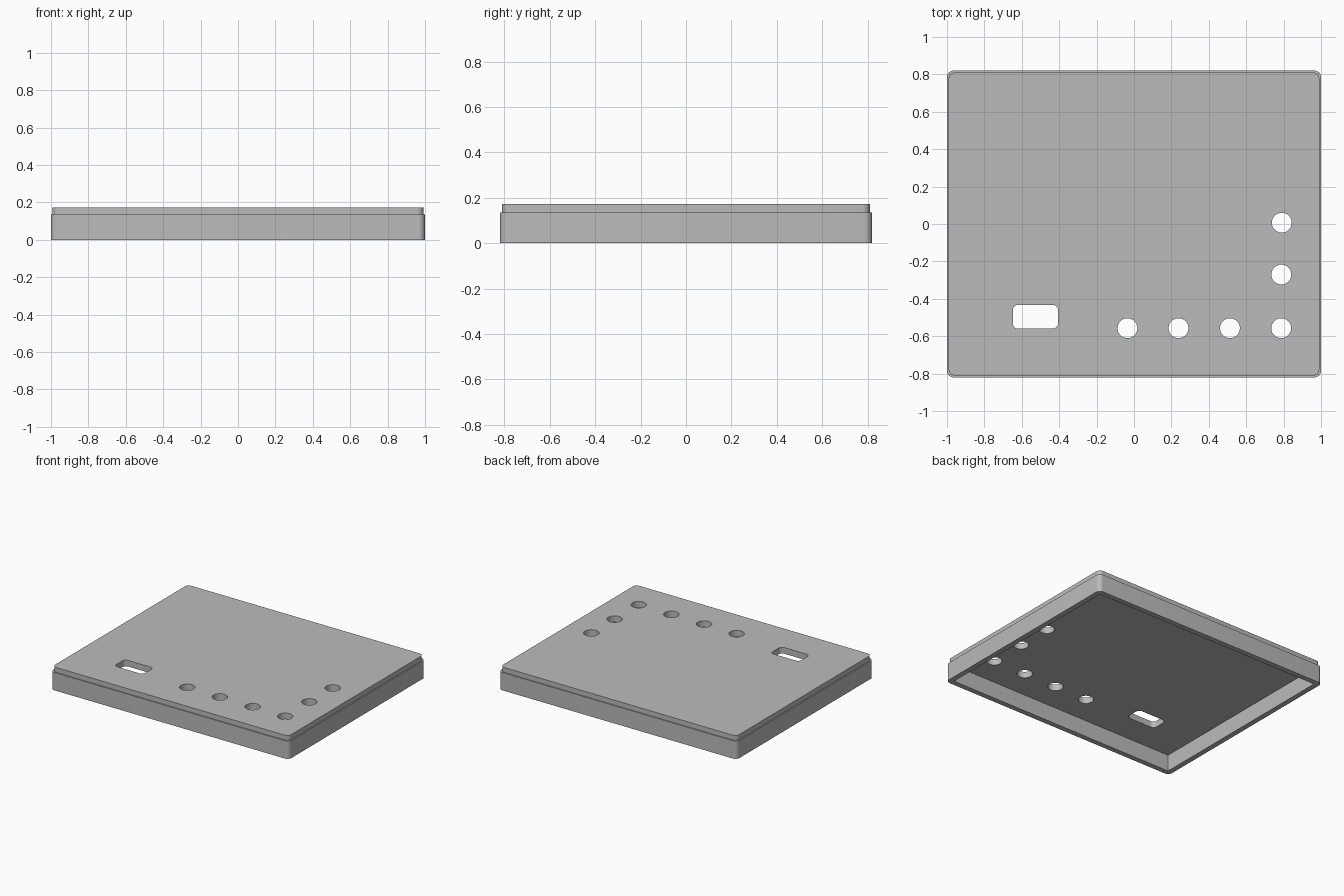
import bpy, bmesh, math

default = bpy.data.objects.get("Cube")
if default:
    bpy.data.objects.remove(default, do_unlink=True)

# Single grey plastic
GREY = (0.5, 0.5, 0.5, 1.0)
grey = bpy.data.materials.new("grey_plastic")
grey.use_nodes = True
grey.diffuse_color = GREY
grey.node_tree.nodes["Principled BSDF"].inputs["Base Color"].default_value = GREY


def rounded_rect(hx, hy, r, steps=8):
    """Outline of a rectangle with round corners, counter-clockwise."""
    points = []
    for q, (sx, sy) in enumerate([(1, 1), (-1, 1), (-1, -1), (1, -1)]):
        for i in range(steps + 1):
            a = (q + i / steps) * math.pi / 2
            points.append((sx * (hx - r) + r * math.cos(a),
                           sy * (hy - r) + r * math.sin(a)))
    return points


def circle(r, steps=48):
    return [(r * math.cos(i * math.tau / steps), r * math.sin(i * math.tau / steps))
            for i in range(steps)]


def loft(name, sections, centre=(0, 0)):
    """Solid through (outline, z) sections stacked upwards."""
    bm = bmesh.new()
    rings = [[bm.verts.new((x + centre[0], y + centre[1], z)) for x, y in outline]
             for outline, z in sections]
    for low, high in zip(rings, rings[1:]):
        n = len(low)
        for i in range(n):
            j = (i + 1) % n
            bm.faces.new((low[i], low[j], high[j], high[i]))
    bm.faces.new(rings[0][::-1])
    bm.faces.new(rings[-1])
    mesh = bpy.data.meshes.new(name)
    bm.to_mesh(mesh)
    bm.free()
    mesh.materials.append(grey)
    obj = bpy.data.objects.new(name, mesh)
    bpy.context.collection.objects.link(obj)
    return obj


def cut(target, cutter):
    cutter.hide_render = True
    bpy.context.view_layer.objects.active = target
    mod = target.modifiers.new(cutter.name, 'BOOLEAN')
    mod.operation = 'DIFFERENCE'
    mod.solver = 'EXACT'
    mod.object = cutter
    bpy.ops.object.modifier_apply(modifier=mod.name)
    bpy.data.objects.remove(cutter, do_unlink=True)


# Cover: wide skirt with a slightly narrower raised top
HX, HY, LEDGE, TOP, STEP = 1.0, 0.82, 0.135, 0.172, 0.009
skirt = rounded_rect(HX, HY, 0.035)
raised = rounded_rect(HX - STEP, HY - STEP, 0.035)
cover = loft("enclosure_cover", [(skirt, 0), (skirt, LEDGE), (raised, LEDGE), (raised, TOP)])

# Hollow underside
WALL, CEILING = 0.04, 0.125
inside = [(sx * (HX - WALL), sy * (HY - WALL))
          for sx, sy in [(1, 1), (-1, 1), (-1, -1), (1, -1)]]
cut(cover, loft("cavity_cutter", [(inside, -0.1), (inside, CEILING)]))

# Round button holes: a row along the front and a column up the side
holes = [(x, -0.557) for x in (-0.035, 0.238, 0.513, 0.787)]
holes += [(0.788, -0.27), (0.79, 0.007)]
for centre in holes:
    ring = circle(0.053)
    cut(cover, loft("hole_cutter", [(ring, 0.05), (ring, 0.3)], centre))

# Rounded slot
slot = rounded_rect(0.121, 0.064, 0.03)
cut(cover, loft("slot_cutter", [(slot, 0.05), (slot, 0.3)], (-0.527, -0.496)))

# Smooth round corners and holes, sharp edges elsewhere
bpy.ops.object.select_all(action='DESELECT')
cover.select_set(True)
bpy.context.view_layer.objects.active = cover
bpy.ops.object.shade_smooth_by_angle(angle=math.radians(30))
